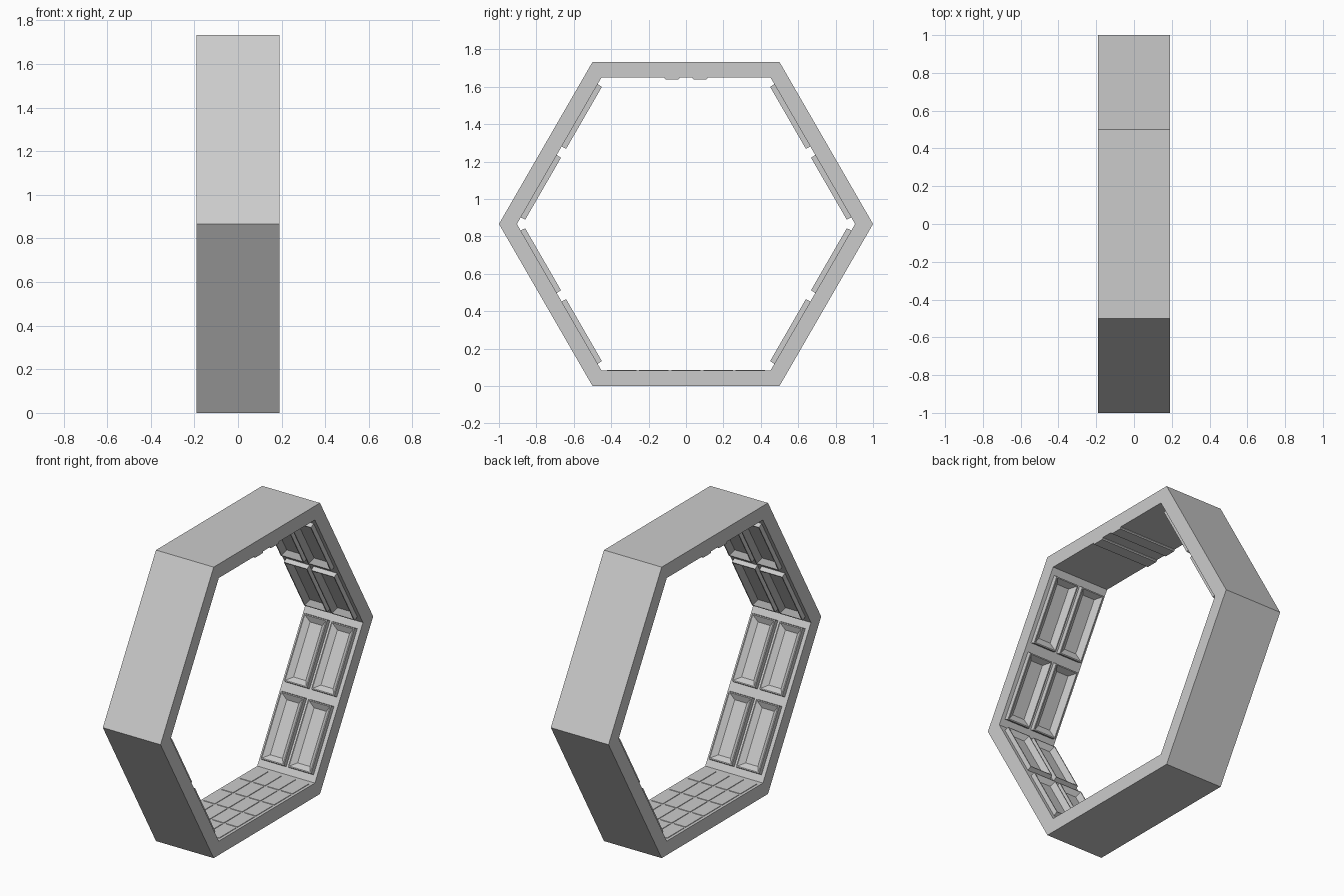
import bpy, bmesh
from math import cos, sin, radians, sqrt
from mathutils import Vector

if "Cube" in bpy.data.objects:
    bpy.data.objects.remove(bpy.data.objects["Cube"])

HALF_W = 0.19                 # half depth of the segment along x
CZ = sqrt(3) / 2              # centre height of the hexagon
APOTHEM = 0.783               # centre to inner wall face
R_IN = APOTHEM / CZ


def finish(bm, name):
    bmesh.ops.recalc_face_normals(bm, faces=bm.faces)
    mesh = bpy.data.meshes.new(name)
    bm.to_mesh(mesh)
    bm.free()
    obj = bpy.data.objects.new(name, mesh)
    bpy.context.collection.objects.link(obj)
    return obj


def loft(bm, angle, cx, ct, rings):
    """Stack rectangles (half x, half along wall, height) on an inner wall."""
    a = radians(angle)
    out = Vector((0, cos(a), sin(a)))
    tan = Vector((0, -sin(a), cos(a)))
    loops = []
    for hx, ht, h in rings:
        base = Vector((cx, 0, CZ)) + out * (APOTHEM - h) + tan * ct
        loops.append([bm.verts.new(base + Vector((sx * hx, 0, 0)) + tan * (st * ht))
                      for sx, st in ((-1, -1), (1, -1), (1, 1), (-1, 1))])
    for lo, hi in zip(loops, loops[1:]):
        for i in range(4):
            j = (i + 1) % 4
            bm.faces.new((lo[i], lo[j], hi[j], hi[i]))
    bm.faces.new(loops[0])
    bm.faces.new(loops[-1])


# Hexagonal shell
bm = bmesh.new()
rings = []
for r, x in ((1, -HALF_W), (1, HALF_W), (R_IN, HALF_W), (R_IN, -HALF_W)):
    rings.append([bm.verts.new((x, r * cos(radians(60 * i)), CZ + r * sin(radians(60 * i))))
                  for i in range(6)])
for k in range(4):
    p, q = rings[k], rings[(k + 1) % 4]
    for i in range(6):
        j = (i + 1) % 6
        bm.faces.new((p[i], p[j], q[j], q[i]))
finish(bm, "hexagon_shell")

# Four slanted walls, each with 2 x 2 raised frames around a sloping recess
for name, angle in (("upper_right", 30), ("upper_left", 150),
                    ("lower_left", 210), ("lower_right", 330)):
    bm = bmesh.new()
    for cx in (-0.09, 0.09):
        for ct in (-0.219, 0.219):
            loft(bm, angle, cx, ct, [(0.077, 0.193, -0.004), (0.076, 0.191, 0.027),
                                     (0.070, 0.185, 0.027), (0.040, 0.155, 0.002)])
    finish(bm, name + "_wall_panels")

# Ceiling cross strips
bm = bmesh.new()
for ct in (-0.075, 0.075):
    loft(bm, 90, 0, ct, [(HALF_W, 0.040, -0.004), (HALF_W, 0.040, 0.004),
                         (HALF_W, 0.035, 0.010)])
finish(bm, "ceiling_strips")

# Shallow floor tiles
bm = bmesh.new()
for i in range(4):
    for j in range(5):
        loft(bm, 270, (i - 1.5) * 0.09, (j - 2) * 0.172,
             [(0.039, 0.080, -0.003), (0.037, 0.078, 0.003)])
finish(bm, "floor_tiles")
